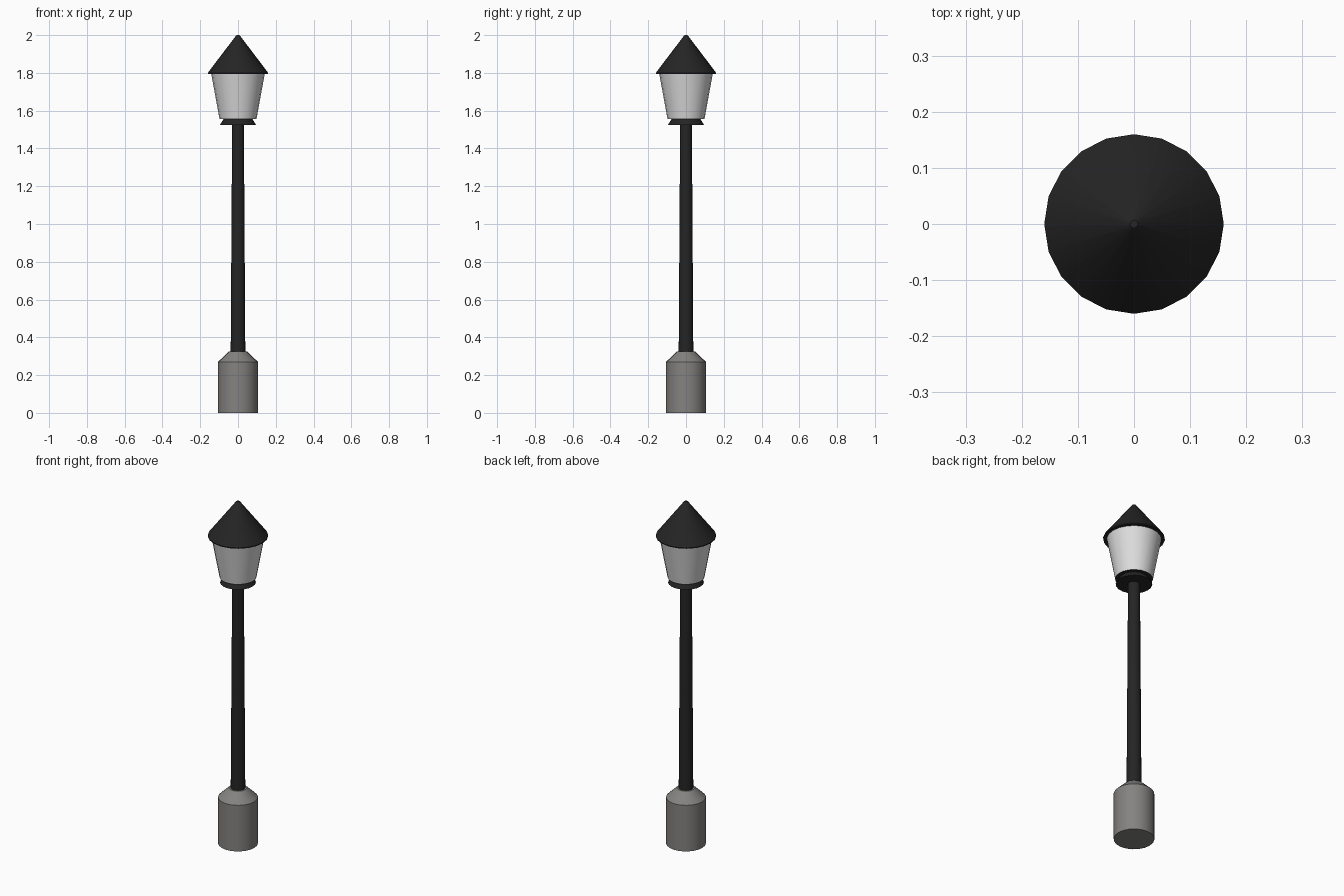
import bpy, bmesh, math

cube = bpy.data.objects.get("Cube")
if cube:
    bpy.data.objects.remove(cube, do_unlink=True)

SIDES = 20


def material(name, rgb):
    m = bpy.data.materials.new(name)
    m.use_nodes = True
    m.diffuse_color = (*rgb, 1)
    m.node_tree.nodes["Principled BSDF"].inputs["Base Color"].default_value = (*rgb, 1)
    return m


black = material("black_metal", (0.018, 0.018, 0.018))
stone = material("grey_stone", (0.23, 0.225, 0.215))
glass = material("frosted_glass", (0.72, 0.72, 0.72))


def lathe(name, profile, mat, cap_mat=None):
    """Capped solid of revolution from (radius, height) pairs, bottom to top."""
    bm = bmesh.new()
    rings = []
    for r, z in profile:
        rings.append([bm.verts.new((r * math.cos(math.tau * i / SIDES),
                                    r * math.sin(math.tau * i / SIDES), z))
                      for i in range(SIDES)])
    for low, high in zip(rings, rings[1:]):
        for i in range(SIDES):
            j = (i + 1) % SIDES
            bm.faces.new((low[i], low[j], high[j], high[i]))
    for cap in (rings[0][::-1], rings[-1]):
        bm.faces.new(cap).material_index = 1 if cap_mat else 0
    mesh = bpy.data.meshes.new(name)
    bm.to_mesh(mesh)
    bm.free()
    mesh.materials.append(mat)
    if cap_mat:
        mesh.materials.append(cap_mat)
    obj = bpy.data.objects.new(name, mesh)
    bpy.context.collection.objects.link(obj)
    bpy.ops.object.select_all(action="DESELECT")
    obj.select_set(True)
    bpy.context.view_layer.objects.active = obj
    bpy.ops.object.shade_smooth_by_angle(angle=math.radians(30))
    return obj


# Stone footing with a sloped shoulder
lathe("base", [(0.106, 0), (0.106, 0.27), (0.048, 0.325)], stone)
# Slender tapering post
lathe("post", [(0.039, 0.28), (0.031, 1.54)], black)
# Flared collar under the lantern
lathe("collar", [(0.095, 1.525), (0.074, 1.56)], black)
# Lantern glass, dark on its end faces
lathe("lantern_glass", [(0.098, 1.557), (0.142, 1.797)], glass, black)
# Conical roof with a blunt tip
lathe("roof", [(0.16, 1.795), (0.16, 1.8), (0.012, 1.995), (0.007, 2.0)], black)
